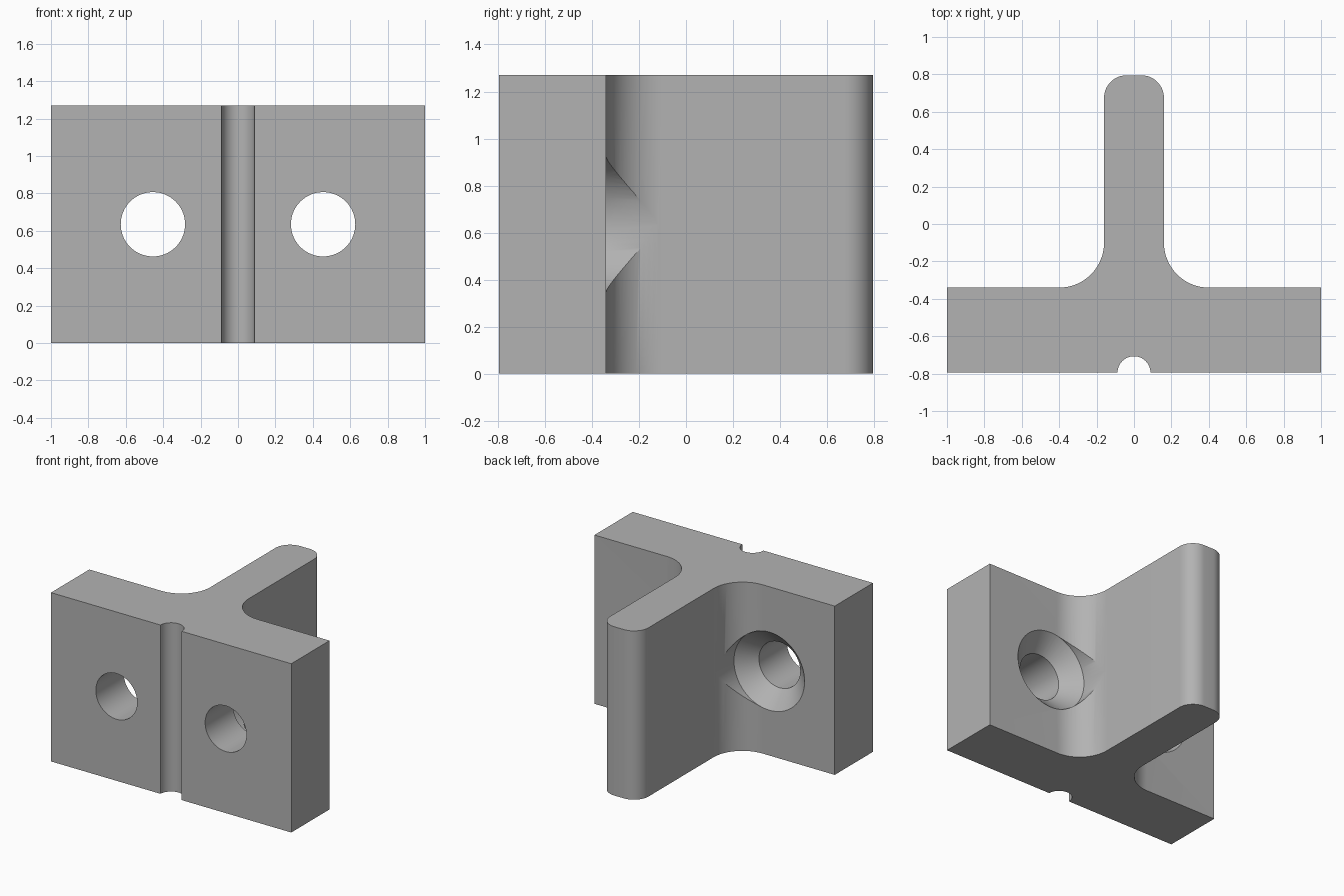
import bpy, bmesh
from math import sin, cos, pi, radians
from mathutils import Vector

cube = bpy.data.objects.get("Cube")
if cube:
    bpy.data.objects.remove(cube, do_unlink=True)

HALF_DEPTH, STEP_Y, HEIGHT = 0.795, -0.34, 1.27
WEB, FILLET, ROUND, GROOVE = 0.16, 0.24, 0.12, 0.088

grey = bpy.data.materials.new("light_grey")
grey.use_nodes = True
grey.diffuse_color = (0.45, 0.45, 0.45, 1)
grey.node_tree.nodes["Principled BSDF"].inputs["Base Color"].default_value = grey.diffuse_color


def arc(cx, cy, r, start, end, steps):
    """Points on an arc, angles in degrees."""
    angles = [radians(start + (end - start) * i / steps) for i in range(steps + 1)]
    return [(cx + r * cos(a), cy + r * sin(a)) for a in angles]


def make_object(name, bm):
    bmesh.ops.recalc_face_normals(bm, faces=bm.faces)
    mesh = bpy.data.meshes.new(name)
    bm.to_mesh(mesh)
    bm.free()
    mesh.materials.append(grey)
    obj = bpy.data.objects.new(name, mesh)
    bpy.context.collection.objects.link(obj)
    return obj


# T-shaped section: half outline from the groove to the web tip, then mirrored
half = arc(0, -HALF_DEPTH, GROOVE, 90, 0, 12)
half += [(1, -HALF_DEPTH), (1, STEP_Y)]
half += arc(WEB + FILLET, STEP_Y + FILLET, FILLET, 270, 180, 16)
half += arc(WEB - ROUND, HALF_DEPTH - ROUND, ROUND, 0, 90, 12)
outline = half + [(-x, y) for x, y in reversed(half[1:])]

bm = bmesh.new()
base = bm.faces.new([bm.verts.new((x, y, 0)) for x, y in outline])
top = bmesh.ops.extrude_face_region(bm, geom=[base])["geom"]
bmesh.ops.translate(bm, vec=(0, 0, HEIGHT),
                    verts=[v for v in top if isinstance(v, bmesh.types.BMVert)])
bracket = make_object("tee_bracket", bm)


# Countersunk bolt holes, with the wide bore clearing the web fillets
def hole_cutter(x, sides=64):
    bm = bmesh.new()
    rings = []
    for r, y in [(0.172, -1), (0.172, -0.463), (0.294, STEP_Y), (0.294, 0.2)]:
        rings.append([bm.verts.new(Vector((x + r * cos(2 * pi * i / sides), y,
                                           HEIGHT / 2 + r * sin(2 * pi * i / sides))))
                      for i in range(sides)])
    for a, b in zip(rings, rings[1:]):
        for i in range(sides):
            j = (i + 1) % sides
            bm.faces.new((a[i], a[j], b[j], b[i]))
    bm.faces.new(rings[0])
    bm.faces.new(rings[-1])
    return make_object("hole_cutter", bm)


bpy.context.view_layer.objects.active = bracket
for x in (-0.455, 0.455):
    cutter = hole_cutter(x)
    cutter.hide_render = True
    mod = bracket.modifiers.new("bolt_hole", "BOOLEAN")
    mod.operation, mod.solver, mod.object = "DIFFERENCE", "EXACT", cutter
    bpy.ops.object.modifier_apply(modifier=mod.name)
    bpy.data.objects.remove(cutter, do_unlink=True)

# Smooth the curved walls, keep the edges crisp
bpy.ops.object.select_all(action="DESELECT")
bracket.select_set(True)
bpy.ops.object.shade_smooth_by_angle(angle=radians(30))
